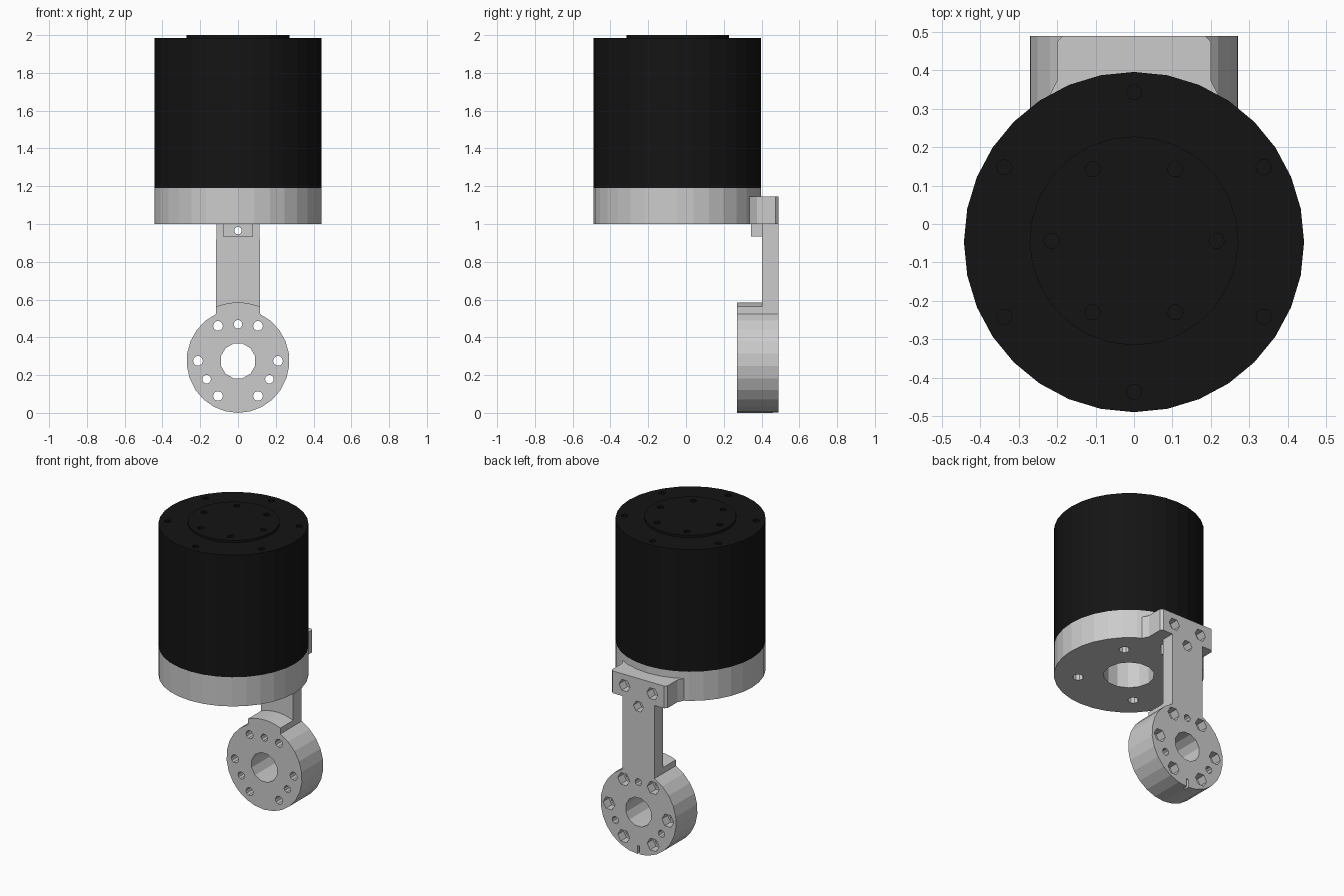
import bpy, bmesh, math

if "Cube" in bpy.data.objects:
    bpy.data.objects.remove(bpy.data.objects["Cube"])

CY = -0.047          # axis of the motor in y
DISC_Z = 0.278       # centre of the lower disc in z


def circle(cx, cy, r, n, rot=0.0):
    return [(cx + r * math.cos(math.radians(rot) + 2 * math.pi * i / n),
             cy + r * math.sin(math.radians(rot) + 2 * math.pi * i / n)) for i in range(n)]


def arc(cx, cy, r, a0, a1, n):
    return [(cx + r * math.cos(math.radians(a0 + (a1 - a0) * i / n)),
             cy + r * math.sin(math.radians(a0 + (a1 - a0) * i / n))) for i in range(n + 1)]


def prism(name, pts, axis, lo, hi):
    """Extrude a 2D profile along z (x,y profile) or y (x,z profile)."""
    bm = bmesh.new()
    place = (lambda p, w: (p[0], p[1], w)) if axis == 'z' else (lambda p, w: (p[0], w, p[1]))
    a = [bm.verts.new(place(p, lo)) for p in pts]
    b = [bm.verts.new(place(p, hi)) for p in pts]
    bm.faces.new(a)
    bm.faces.new(b)
    for i in range(len(pts)):
        j = (i + 1) % len(pts)
        bm.faces.new((a[i], a[j], b[j], b[i]))
    bmesh.ops.recalc_face_normals(bm, faces=bm.faces)
    me = bpy.data.meshes.new(name)
    bm.to_mesh(me)
    bm.free()
    ob = bpy.data.objects.new(name, me)
    bpy.context.collection.objects.link(ob)
    return ob


def combine(ob, others, op='DIFFERENCE'):
    """Apply a boolean with each helper, then discard the helpers."""
    bpy.context.view_layer.objects.active = ob
    for c in others:
        c.hide_render = True
        m = ob.modifiers.new('bool', 'BOOLEAN')
        m.operation, m.solver, m.object = op, 'EXACT', c
        bpy.ops.object.modifier_apply(modifier=m.name)
        bpy.data.objects.remove(c)


def hole(axis, u, v, r, lo, hi, n=10, rot=0.0):
    return prism('cutter', circle(u, v, r, n, rot), axis, lo, hi)


black = bpy.data.materials.new('black')
black.diffuse_color = (0.007, 0.007, 0.007, 1)
black.use_nodes = True
black.node_tree.nodes["Principled BSDF"].inputs["Base Color"].default_value = black.diffuse_color

# Motor can with outer ring of screw holes
can = prism('motor_can', circle(0, CY, 0.443, 32), 'z', 1.19, 1.985)
combine(can, [hole('z', x, y, 0.02, 1.94, 2.05)
              for x, y in circle(0, CY, 0.39, 6, 30)])

# Raised cap on the can with inner ring of screw holes
cap = prism('motor_cap', circle(0, CY + 0.003, 0.272, 28), 'z', 1.98, 2.0)
inner = circle(0, CY + 0.003, 0.215, 6)
combine(cap, [hole('z', x, y, 0.02, 1.9, 2.05) for x, y in inner])
combine(can, [hole('z', x, y, 0.02, 1.94, 2.05) for x, y in inner])
for ob in (can, cap):
    ob.data.materials.clear()
    ob.data.materials.append(black)

# Mounting ring under the motor: central bore and four screw holes
ring = prism('mounting_ring', circle(0, CY, 0.443, 32), 'z', 1.0, 1.19)
combine(ring, [hole('z', 0, CY, 0.15, 0.9, 1.3, 14)] +
        [hole('z', x, y, 0.033, 0.9, 1.3) for x, y in circle(0, CY, 0.3, 4, 45)])

# Clamp block on the back of the ring, flaring where it meets it
half = [(0.185, 0.49), (0.2, 0.475), (0.2, 0.375), (0.22, 0.335), (0.2, 0.30)]
block = prism('clamp_block', half + [(-x, y) for x, y in reversed(half)], 'z', 1.0, 1.145)
for s in (-1, 1):
    combine(block, [hole('y', s * 0.1, 1.072, 0.02, 0.28, 0.55),
                    hole('y', s * 0.1, 1.072, 0.04, 0.43, 0.55, 6)])

# Arm and lower disc as one plate, thinned above the disc shoulder
neck = math.degrees(math.acos(0.115 / 0.27))
plate = arc(0, DISC_Z, 0.272, neck, -180 - neck, 22) + [(-0.115, 1.0), (0.115, 1.0)]
arm = prism('arm_and_disc', plate, 'y', 0.27, 0.49)
combine(arm, [prism('cutter', arc(0, DISC_Z, 0.307, 60, 120, 12) + [(-0.3, 1.2), (0.3, 1.2)],
                    'y', 0.2, 0.402)])

# Small tab below the ring
tab = prism('screw_tab', [(-0.08, 0.935), (0.08, 0.935), (0.08, 1.0), (-0.08, 1.0)],
            'y', 0.345, 0.45)
combine(arm, [tab], 'UNION')
combine(arm, [hole('y', 0, 0.965, 0.02, 0.2, 0.6),
              hole('y', 0, 0.962, 0.036, 0.43, 0.6, 6)])

# Disc bore, six bolts with nut pockets, three small pin holes, back notch
combine(arm, [hole('y', 0, DISC_Z, 0.094, 0.2, 0.6, 12, 15)])
for x, z in circle(0, DISC_Z, 0.212, 6):
    combine(arm, [hole('y', x, z, 0.026, 0.2, 0.6),
                  hole('y', x, z, 0.043, 0.43, 0.6, 6)])
combine(arm, [hole('y', x, z, 0.023, 0.2, 0.6) for x, z in circle(0, DISC_Z, 0.192, 3, 90)])
combine(arm, [prism('cutter', [(-0.007, -0.05), (0.007, -0.05), (0.007, 0.06), (-0.007, 0.06)],
                    'y', 0.46, 0.6)])

# Faceted style; rest the disc exactly on the ground
for ob in (can, cap, ring, block, arm):
    ob.data.polygons.foreach_set('use_smooth', [False] * len(ob.data.polygons))
low = min(v.co.z for v in arm.data.vertices)
for v in arm.data.vertices:
    if v.co.z < 0.55:
        v.co.z -= low * (0.55 - v.co.z) / 0.55
